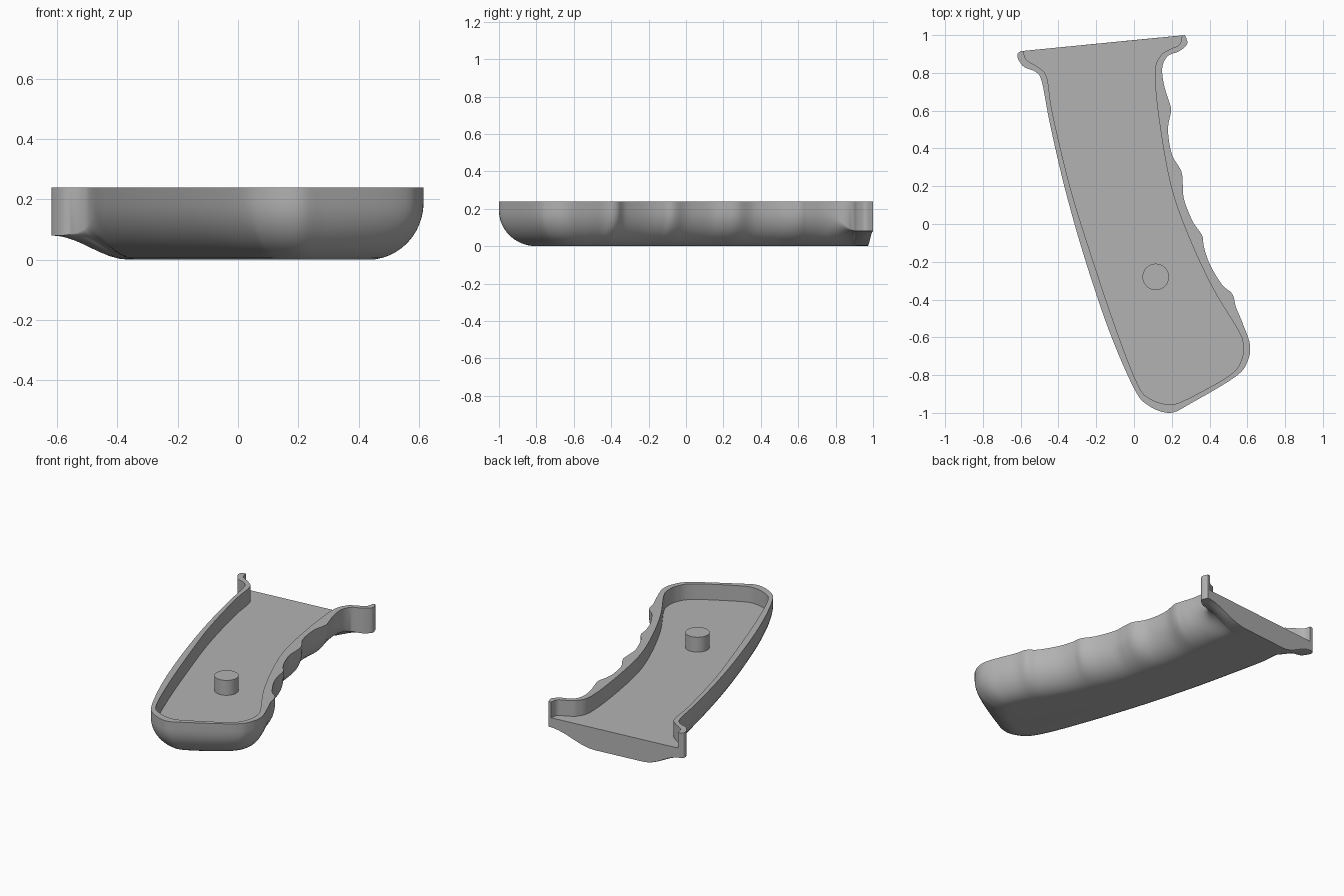
import bpy, bmesh
from math import sin, cos, pi
from mathutils import Vector

cube = bpy.data.objects.get("Cube")
if cube:
    bpy.data.objects.remove(cube, do_unlink=True)

RIM, FLOOR, FILLET, LIP = 0.24, 0.14, 0.19, 0.08
STEPS = 12

grey = bpy.data.materials.new("plain grey")
grey.use_nodes = True
grey.diffuse_color = (0.45, 0.45, 0.45, 1)
grey.node_tree.nodes["Principled BSDF"].inputs["Base Color"].default_value = grey.diffuse_color


def spline(points, cuts):
    """Smooth open path through the given points."""
    pts = [Vector(p) for p in points]
    pts = [2 * pts[0] - pts[1]] + pts + [2 * pts[-1] - pts[-2]]
    path = []
    for a, b, c, d in zip(pts, pts[1:], pts[2:], pts[3:]):
        for i in range(cuts):
            t = i / cuts
            path.append(0.5 * (2 * b + (c - a) * t + (2 * a - 5 * b + 4 * c - d) * t * t
                               + (3 * b - a - 3 * c + d) * t ** 3))
    return path + [pts[-2]]


def smoothstep(t):
    t = min(max(t, 0), 1)
    return t * t * (3 - 2 * t)


def back_line(x):
    return 0.915 + 0.0977 * (x + 0.6)


def finish(bm, name):
    bmesh.ops.recalc_face_normals(bm, faces=bm.faces)
    mesh = bpy.data.meshes.new(name)
    bm.to_mesh(mesh)
    bm.free()
    mesh.materials.append(grey)
    obj = bpy.data.objects.new(name, mesh)
    bpy.context.collection.objects.link(obj)
    bpy.ops.object.select_all(action='DESELECT')
    obj.select_set(True)
    bpy.context.view_layer.objects.active = obj
    bpy.ops.object.shade_smooth_by_angle(angle=pi / 6)
    return obj


# Outer outline: left flange, back strap, butt, finger scallops, right flange
outer = spline([
    (-.6, .915), (-.617, .9), (-.612, .87), (-.58, .83), (-.52, .805), (-.487, .75),
    (-.445, .53), (-.365, .185), (-.26, -.185), (-.13, -.57), (0, -.87),
    (.075, -.96), (.19, -1), (.3, -.95), (.535, -.81), (.6, -.73), (.614, -.64),
    (.577, -.53), (.54, -.44), (.52, -.37), (.465, -.32), (.4, -.21), (.37, -.12),
    (.36, -.06), (.31, .015), (.265, .13), (.258, .21), (.25, .28), (.2, .37), (.18, .5),
    (.196, .6), (.185, .65), (.158, .74), (.15, .83), (.18, .89), (.24, .915),
    (.282, .955), (.27, 1)], 6)

# Inner edge of the rim
inner = spline([
    (-.585, .9165), (-.57, .87), (-.5, .825), (-.46, .77), (-.43, .58), (-.335, .185),
    (-.22, -.185), (-.09, -.57), (.02, -.85), (.085, -.925), (.19, -.955), (.285, -.925),
    (.508, -.8), (.57, -.715), (.577, -.635), (.55, -.56), (.42, -.345), (.295, -.08),
    (.2, .185), (.14, .5), (.11, .79), (.14, .89), (.19, .925), (.24, .95),
    (.255, .9985)], 6)

# Edge of the flat underside
base = spline([
    (-.36, .9385), (-.325, .74), (-.275, .53), (-.2, .22), (-.1, -.13), (.03, -.51),
    (.12, -.74), (.2, -.8), (.28, -.77), (.38, -.7), (.43, -.63), (.41, -.55),
    (.3, -.38), (.17, -.13), (.07, .15), (0, .48), (-.03, .78), (-.04, .97)], 50)

# Pair every outer point with the closest underside point, moving only forward
feet, last = [], 0
for p in outer:
    last = min(range(last, len(base)), key=lambda i: (base[i] - p).length)
    feet.append(base[last])
feet[0], feet[-1] = base[0], base[-1]

# Shell: rim, rounded outer skin, underside, inner wall, floor and back end
bm = bmesh.new()
rings = [[bm.verts.new((p.x, p.y, RIM)) for p in outer]]
for k in range(STEPS + 1):
    a = k / STEPS * pi / 2
    t = 1 - cos(a)
    ring = []
    for p, q in zip(outer, feet):
        flare = smoothstep((0.24 - (back_line(p.x) - p.y)) / 0.16)
        body_z = FILLET * (1 - sin(a))
        flange_z = LIP * (1 + cos(pi * t)) / 2
        xy = p.lerp(q, t)
        ring.append(bm.verts.new((xy.x, xy.y, body_z + (flange_z - body_z) * flare)))
    rings.append(ring)
wall_top = [bm.verts.new((p.x, p.y, RIM)) for p in inner]
wall_foot = [bm.verts.new((p.x, p.y, FLOOR)) for p in inner]

for upper, lower in list(zip(rings, rings[1:])) + [(wall_top, wall_foot)]:
    for i in range(len(upper) - 1):
        bm.faces.new((upper[i], upper[i + 1], lower[i + 1], lower[i]))
bm.faces.new(rings[0] + wall_top[::-1])
bm.faces.new(rings[-1])
bm.faces.new(wall_foot)
bm.faces.new([r[0] for r in rings] + [r[-1] for r in reversed(rings)]
             + [wall_top[-1], wall_foot[-1], wall_foot[0], wall_top[0]])
bmesh.ops.remove_doubles(bm, verts=bm.verts, dist=0.0001)
finish(bm, "grip_shell")

# Locating peg on the floor
bm = bmesh.new()
bmesh.ops.create_cone(bm, cap_ends=True, segments=48, radius1=0.07, radius2=0.07, depth=0.1)
peg = finish(bm, "locating_peg")
peg.location = (0.115, -0.28, FLOOR + 0.045)
